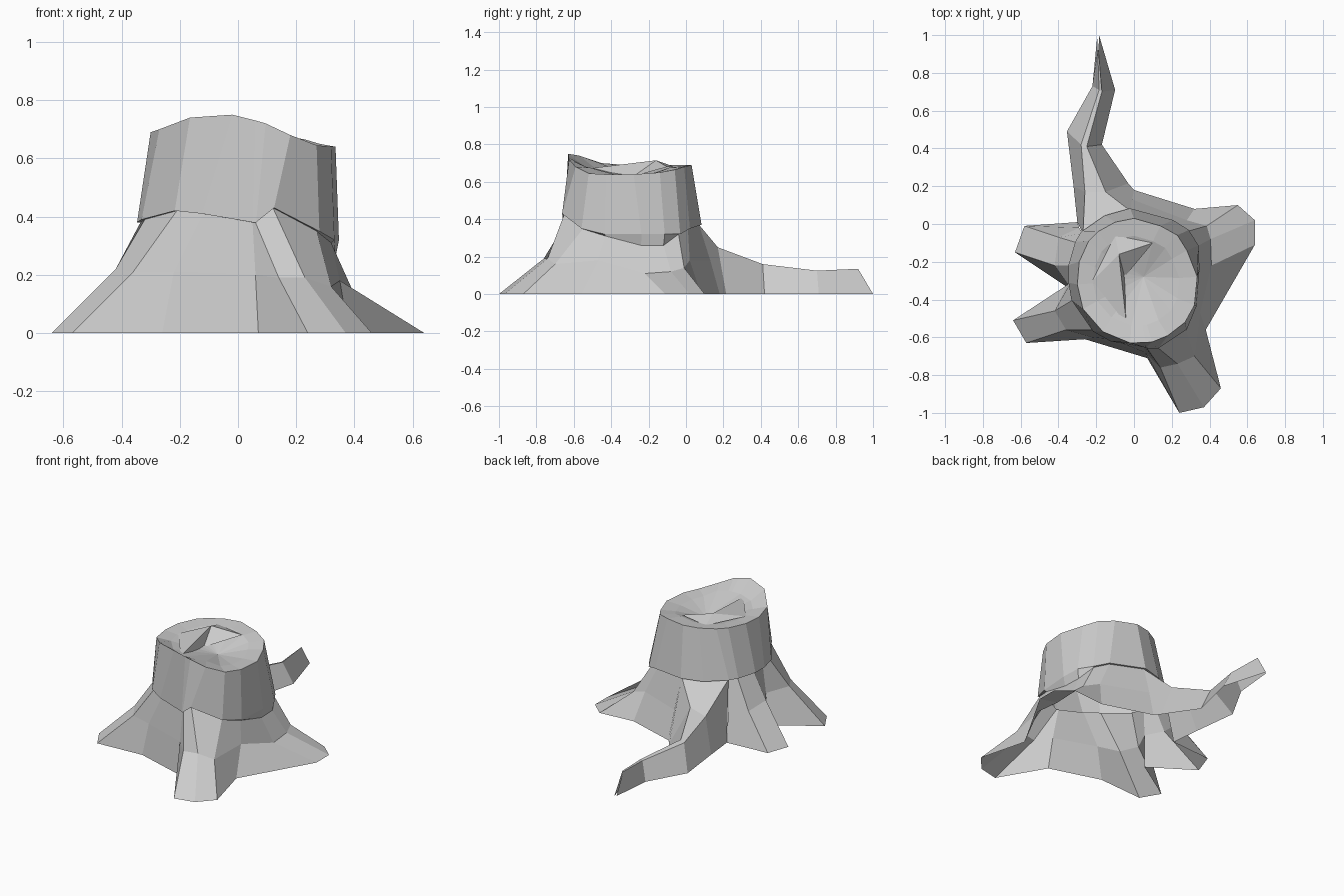
import bpy
from mathutils import Vector


def make_object(name, verts, faces):
    mesh = bpy.data.meshes.new(name)
    mesh.from_pydata([tuple(v) for v in verts], [], faces)
    mesh.validate()
    mesh.update()
    obj = bpy.data.objects.new(name, mesh)
    bpy.context.collection.objects.link(obj)
    return obj


def loft(name, rows, closed):
    # quads between successive rows of equal length
    n = len(rows[0])
    verts = [p for row in rows for p in row]
    faces = []
    for r in range(len(rows) - 1):
        for i in range(n if closed else n - 1):
            j = (i + 1) % n
            faces.append((r * n + i, r * n + j, (r + 1) * n + j, (r + 1) * n + i))
    return make_object(name, verts, faces)


def scaled(p, s):
    # scale horizontally about the trunk axis
    return Vector((p[0] * s, -0.30 + (p[1] + 0.30) * s, p[2]))


# Root skirt columns: ground x y, middle x y z, upper x y z
columns = [
    ((0.00, 0.18), (-0.01, 0.13, 0.18), (-0.02, 0.07, 0.37)),
    ((0.32, 0.08), (0.28, 0.02, 0.18), (0.20, 0.01, 0.35)),
    ((0.55, 0.10), (0.385, -0.01, 0.14), (0.28, -0.04, 0.32)),
    ((0.64, 0.02), (0.405, -0.08, 0.12), (0.33, -0.12, 0.26)),
    ((0.64, -0.11), (0.41, -0.22, 0.11), (0.335, -0.24, 0.26)),
    ((0.38, -0.56), (0.35, -0.47, 0.18), (0.32, -0.43, 0.31)),
    ((0.46, -0.87), (0.32, -0.70, 0.16), (0.27, -0.55, 0.35)),
    ((0.37, -0.97), (0.23, -0.74, 0.19), (0.12, -0.65, 0.43)),
    ((0.24, -1.00), (0.14, -0.76, 0.19), (0.06, -0.645, 0.38)),
    ((0.07, -0.71), (0.06, -0.68, 0.20), (0.05, -0.64, 0.38)),
    ((-0.26, -0.61), (-0.22, -0.60, 0.21), (-0.12, -0.61, 0.41)),
    ((-0.57, -0.63), (-0.36, -0.56, 0.21), (-0.21, -0.56, 0.42)),
    ((-0.64, -0.51), (-0.42, -0.46, 0.22), (-0.32, -0.40, 0.39)),
    ((-0.36, -0.33), (-0.35, -0.32, 0.21), (-0.335, -0.31, 0.38)),
    ((-0.63, -0.15), (-0.42, -0.22, 0.22), (-0.335, -0.22, 0.38)),
    ((-0.58, -0.01), (-0.40, -0.07, 0.20), (-0.30, -0.10, 0.38)),
    ((-0.30, 0.01), (-0.29, -0.02, 0.20), (-0.27, -0.05, 0.38)),
]
upper = [c[2] for c in columns]
loft("root_skirt", [[(*c[0], 0) for c in columns], [c[1] for c in columns], upper], False)

# Trunk: bark collar grown from the skirt top, up to a wavy rim
top = [Vector(p) for p in [
    (0.0, 0.03, 0.69), (0.14, -0.01, 0.68), (0.23, -0.06, 0.665),
    (0.28, -0.14, 0.65), (0.335, -0.28, 0.64), (0.32, -0.43, 0.64),
    (0.27, -0.52, 0.645), (0.18, -0.59, 0.68), (0.095, -0.625, 0.72),
    (0.06, -0.627, 0.73), (-0.02, -0.63, 0.75), (-0.165, -0.57, 0.74),
    (-0.27, -0.45, 0.70), (-0.30, -0.32, 0.69), (-0.29, -0.20, 0.69),
    (-0.24, -0.09, 0.69), (-0.19, -0.04, 0.69), (-0.10, 0.01, 0.69)]]
upper = upper + [(-0.145, 0.01, 0.375)]
edge = [scaled((x, y, max(z, 0.32)), 1.035) for x, y, z in upper]
edge[-1] = Vector((-0.155, 0.045, 0.37))
loft("trunk", [upper, edge, top], True)

# Cut face hollowed towards the right of centre
n = len(top)
inner = [scaled(p, 0.72) for p in top]
for p in inner:
    p.z = min(p.z - 0.005, 0.68)
faces = [(i, (i + 1) % n, n + (i + 1) % n, n + i) for i in range(n)]
faces += [(n + i, n + (i + 1) % n, 2 * n) for i in range(n)]
make_object("cut_top", top + inner + [Vector((0.05, -0.28, 0.61))], faces)

# Raised splinter on the cut face: sloped back and steep drop into the hollow
make_object("splinter",
            [(-0.08, -0.16, 0.715), (-0.05, -0.28, 0.63), (-0.04, -0.53, 0.67),
             (-0.22, -0.30, 0.68), (0.10, -0.10, 0.68), (-0.10, -0.06, 0.68)],
            [(0, 2, 1), (0, 3, 2), (0, 1, 4), (0, 4, 5), (0, 5, 3)])

# Long winding back root: ground left, crest left, crest right, ground right
sections = [
    [(-0.30, 0.01, 0), (-0.27, -0.05, 0.38), (-0.02, 0.07, 0.37), (0.00, 0.18, 0)],
    [(-0.32, 0.20, 0), (-0.26, 0.17, 0.22), (-0.15, 0.17, 0.25), (-0.03, 0.215, 0)],
    [(-0.355, 0.49, 0), (-0.28, 0.42, 0.15), (-0.25, 0.41, 0.16), (-0.17, 0.42, 0)],
    [(-0.22, 0.73, 0), (-0.185, 0.71, 0.12), (-0.17, 0.70, 0.125), (-0.10, 0.71, 0)],
    [(-0.195, 0.99, 0), (-0.192, 0.92, 0.13), (-0.188, 0.92, 0.135), (-0.185, 1.0, 0)],
]
loft("back_root", sections, False)
